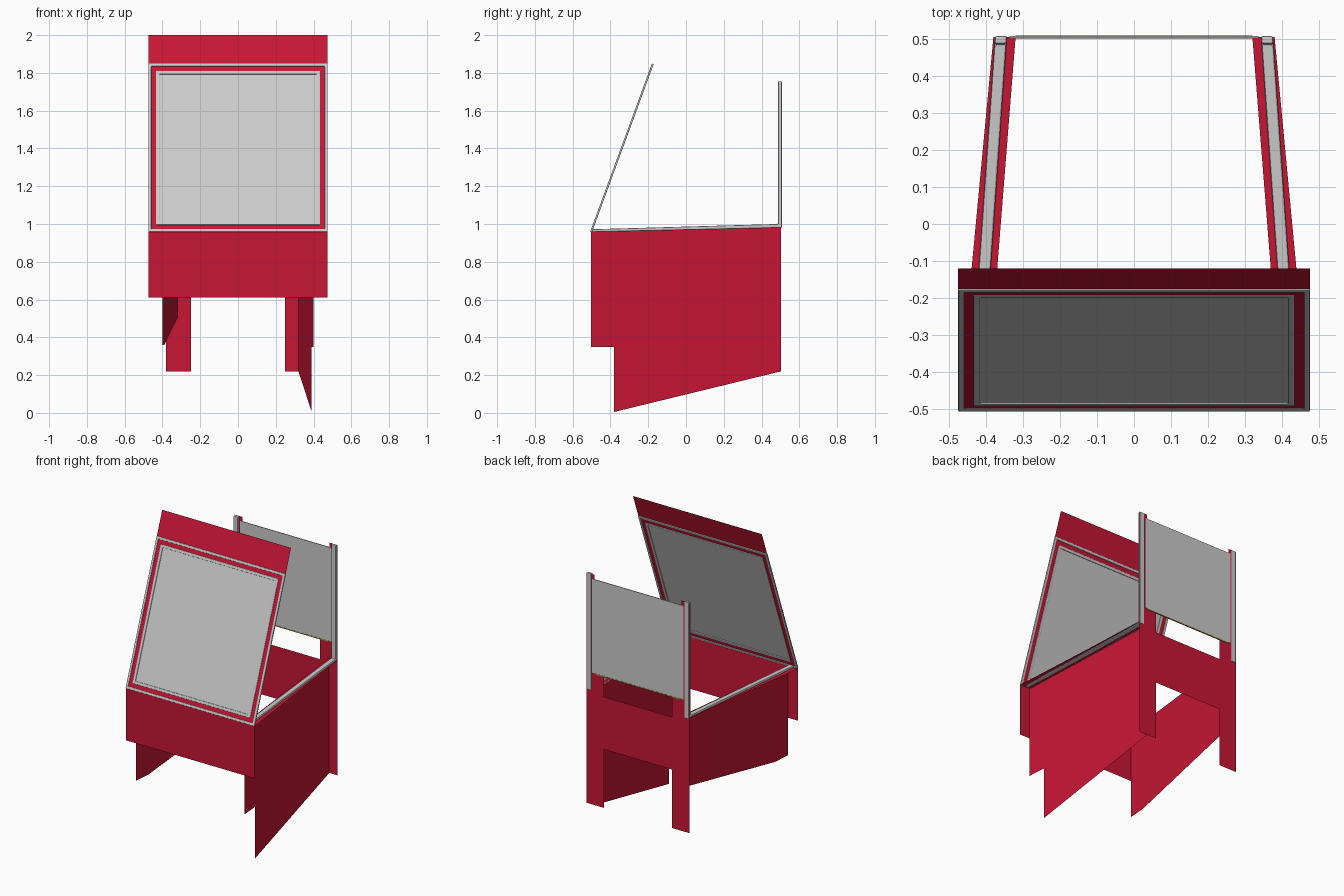
import bpy, bmesh, math
from mathutils import Vector, Matrix

if "Cube" in bpy.data.objects:
    bpy.data.objects.remove(bpy.data.objects["Cube"])


def material(name, rgb):
    m = bpy.data.materials.new(name)
    m.diffuse_color = (*rgb, 1)
    m.use_nodes = True
    m.node_tree.nodes["Principled BSDF"].inputs["Base Color"].default_value = m.diffuse_color
    return m


RED = material("red_paint", (0.58, 0.008, 0.035))
BRASS = material("brass", (0.40, 0.26, 0.05))


def finish(name, bm, mat=None, bevel=0):
    bmesh.ops.recalc_face_normals(bm, faces=bm.faces)
    me = bpy.data.meshes.new(name)
    bm.to_mesh(me)
    bm.free()
    ob = bpy.data.objects.new(name, me)
    bpy.context.collection.objects.link(ob)
    if mat:
        me.materials.append(mat)
    if bevel:
        b = ob.modifiers.new("bevel", 'BEVEL')
        b.width, b.segments = bevel, 2
    return ob


def sheet(name, pts, mat=None):
    bm = bmesh.new()
    bm.faces.new([bm.verts.new(p) for p in pts])
    return finish(name, bm, mat)


def box(name, lo, hi, mat=None):
    bm = bmesh.new()
    lo, hi = Vector(lo), Vector(hi)
    bmesh.ops.create_cube(bm, size=1, matrix=Matrix.Translation((lo + hi) / 2)
                          @ Matrix.Diagonal((*(hi - lo), 1)))
    return finish(name, bm, mat)


def ring(name, x, v0, v1, width, thick, mat=None, bevel=0):
    """Flat rectangular frame, x half-width by v0..v1, thickness centred on its plane."""
    bm = bmesh.new()
    loops = []
    for d in (0, width):
        for w in (-thick / 2, thick / 2):
            loops.append([bm.verts.new(p) for p in (
                (-x + d, v0 + d, w), (x - d, v0 + d, w), (x - d, v1 - d, w), (-x + d, v1 - d, w))])
    ob, ot, ib, it = loops
    for a, b in ((ob, ot), (ot, it), (it, ib), (ib, ob)):
        for i in range(4):
            j = (i + 1) % 4
            bm.faces.new((a[i], a[j], b[j], b[i]))
    return finish(name, bm, mat, bevel)


def along(y, front, rear):
    """Half-width of the tapering body at depth y."""
    return rear + (front - rear) * (0.5 - y)


# front panel
sheet("front_panel", [(-.475, -.503, .61), (.475, -.503, .61),
                      (.475, -.503, .957), (-.475, -.503, .957)], RED)

# side panels: vertical, tapering to the rear, different lower edges
lower = {1: [(-.38, .35), (-.38, .005), (.503, .22)],
         -1: [(-.38, .36), (.503, .505)]}
for s, side in ((1, "right"), (-1, "left")):
    outline = [(-.503, .957), (-.503, lower[s][0][1])] + lower[s] + [(.503, .985)]
    sheet(side + "_side_panel", [(s * along(y, .40, .32), y, z) for y, z in outline], RED)

    # ledge under the window opening
    sheet(side + "_ledge", [(s * .40, -.503, .957), (s * .475, -.503, .957),
                            (s * .38, .505, .987), (s * .32, .505, .987)], RED)

    # grey L-shaped rail along ledge and up the rear post
    prof = [(-.5, .957), (-.5, .972), (.487, 1.0), (.487, 1.755), (.508, 1.755), (.508, .98)]
    bm = bmesh.new()
    a, b = ([bm.verts.new((s * (along(y, .43, .36) + d), y, z)) for y, z in prof]
            for d in (-.016, .016))
    bm.faces.new(a)
    bm.faces.new(b)
    for i in range(len(prof)):
        j = (i + 1) % len(prof)
        bm.faces.new((a[i], a[j], b[j], b[i]))
    finish(side + "_window_rail", bm, bevel=.005)

# rear body: legs, cross panel and window posts in one sheet
half = [(.25, .61), (.25, .22), (.38, .22), (.38, 1.755), (.32, 1.755),
        (.32, 1.1), (.25, 1.1), (.25, .96)]
rear = half + [(-x, z) for x, z in reversed(half)]
sheet("rear_body", [(x, .505, z) for x, z in rear], RED)

# rear window with brass lower edge
box("rear_window", (-.336, .503, 1.10), (.336, .508, 1.725))
box("rear_window_edge", (-.32, .502, 1.093), (.32, .509, 1.10), BRASS)

# raked windscreen assembly, built flat then tilted
run, rise = .383, 1.043
length = math.hypot(run, rise)
top = (1.848 - .957) * length / rise
parts = [
    ring("windscreen_border", .472, .003, top - .003, .055, .003, RED),
    ring("windscreen_outer_rail", .475, 0, top, .016, .010, None, .003),
    ring("windscreen_inner_rail", .434, .041, top - .041, .018, .009, None, .003),
    sheet("windscreen_glass", [(-.42, .05, 0), (.42, .05, 0),
                               (.42, top - .05, 0), (-.42, top - .05, 0)]),
    sheet("visor_panel", [(-.475, top, 0), (.475, top, 0),
                          (.475, length, 0), (-.475, length, 0)], RED),
]
tilt = Matrix.Translation((0, -.503, .957)) @ Matrix.Rotation(math.atan2(rise, run), 4, 'X')
for p in parts:
    p.data.transform(tilt)
